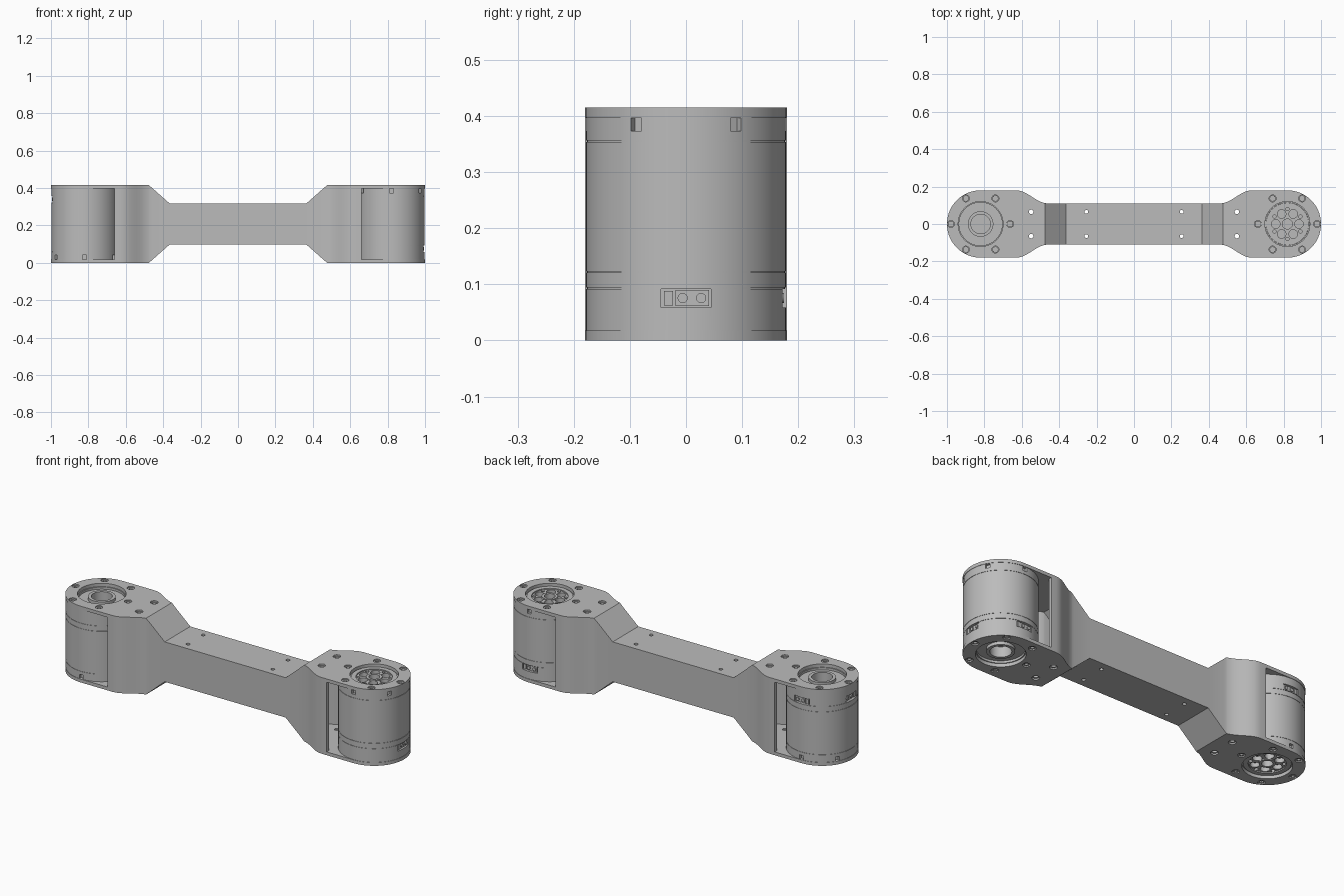
import bpy, bmesh
from math import sin, cos, pi, sqrt, radians
from mathutils import Matrix, Vector

if "Cube" in bpy.data.objects:
    bpy.data.objects.remove(bpy.data.objects["Cube"])

H, MID = 0.415, 0.2075       # overall height and its middle
CX, R = 0.82, 0.18           # joint axis and end radius
T = 0.018                    # plate and wall thickness
SIXTHS = [radians(60 * i) for i in range(6)]

grey = bpy.data.materials.new("light_grey")
grey.use_nodes = True
grey.diffuse_color = (0.5, 0.5, 0.5, 1)
grey.node_tree.nodes["Principled BSDF"].inputs["Base Color"].default_value = (0.5, 0.5, 0.5, 1)


def to_object(name, bm):
    bmesh.ops.remove_doubles(bm, verts=bm.verts, dist=1e-5)
    bmesh.ops.recalc_face_normals(bm, faces=bm.faces)
    mesh = bpy.data.meshes.new(name)
    bm.to_mesh(mesh)
    bm.free()
    mesh.materials.append(grey)
    ob = bpy.data.objects.new(name, mesh)
    bpy.context.collection.objects.link(ob)
    return ob


def activate(ob):
    bpy.ops.object.select_all(action='DESELECT')
    ob.select_set(True)
    bpy.context.view_layer.objects.active = ob


def cut(ob, bm):
    cutter = to_object("cutter", bm)
    cutter.hide_render = True
    activate(ob)
    mod = ob.modifiers.new("cut", 'BOOLEAN')
    mod.operation, mod.solver, mod.object = 'DIFFERENCE', 'EXACT', cutter
    bpy.ops.object.modifier_apply(modifier=mod.name)
    bpy.data.objects.remove(cutter)


def smooth(ob):
    activate(ob)
    bpy.ops.object.shade_smooth_by_angle(angle=radians(30))


def lathe(bm, profile, x=0, y=0, steps=24):
    verts = [bm.verts.new((x + r, y, z)) for r, z in profile]
    edges = [bm.edges.new(p) for p in zip(verts, verts[1:])]
    bmesh.ops.spin(bm, geom=verts + edges, cent=(x, y, 0), axis=(0, 0, 1),
                   angle=2 * pi, steps=steps, use_duplicate=False)
    bmesh.ops.remove_doubles(bm, verts=bm.verts, dist=1e-5)


def rod(bm, r, z0, z1, x=0, y=0, steps=24):
    lathe(bm, [(0, z0), (r, z0), (r, z1), (0, z1)], x, y, steps)


def box(bm, center, size, turn=0):
    m = Matrix.Rotation(turn, 4, 'Z') @ Matrix.Translation(center) @ Matrix.Diagonal((*size, 1))
    bmesh.ops.create_cube(bm, size=1, matrix=m)


# Arm outline: half width and half height along x
def half_width(x):
    x = abs(x)
    if x > CX:
        return sqrt(max(0, R * R - (x - CX) ** 2))
    f = min(1, max(0, (x - 0.46) / 0.17))
    return 0.11 + (R - 0.11) * (1 - cos(pi * f)) / 2


def half_height(x):
    f = min(1, max(0, (abs(x) - 0.364) / 0.112))
    return 0.1085 + (MID - 0.1085) * f


def loft(bm, stations, inset=0):
    rings = []
    for x in stations:
        w, h = half_width(x) - inset, half_height(x) - inset
        rings.append([bm.verts.new((x, sy * w, MID + sz * h))
                      for sy, sz in ((-1, -1), (1, -1), (1, 1), (-1, 1))])
    for a, b in zip(rings, rings[1:]):
        for i in range(4):
            j = (i + 1) % 4
            bm.faces.new((a[i], a[j], b[j], b[i]))
    if inset:
        bm.faces.new(rings[0])
        bm.faces.new(rings[-1])
    else:
        bmesh.ops.remove_doubles(bm, verts=bm.verts, dist=1e-5)
        bmesh.ops.dissolve_degenerate(bm, edges=bm.edges, dist=1e-6)


def mirrored(xs):
    return [-x for x in reversed(xs)] + xs


neck = [0.364, 0.476] + [0.46 + 0.017 * i for i in range(11)]
neck = sorted(neck)
tip = [CX + R * sin(pi / 2 * i / 20) for i in range(21)]

bm = bmesh.new()
loft(bm, mirrored(neck + tip))
arm = to_object("arm_shell", bm)

# Hollow inside, then the open motor bays
bm = bmesh.new()
loft(bm, mirrored(neck + [0.68]), T)
cut(arm, bm)
bm = bmesh.new()
for s in (-1, 1):
    box(bm, (s * 0.88, 0, MID), (0.44, 0.5, H - 2 * T))
cut(arm, bm)

# Bores, screw holes, counterbored neck holes and small bar holes
bm = bmesh.new()
for s in (-1, 1):
    rod(bm, 0.12, -0.1, 0.5, s * CX, 0, 64)
    for a in SIXTHS:
        rod(bm, 0.0185, -0.1, 0.5, s * CX + 0.158 * cos(a), 0.158 * sin(a))
    for y in (-0.065, 0.065):
        lathe(bm, [(0, -0.1), (0.019, -0.1), (0.019, 0.008), (0.012, 0.008),
                   (0.012, H - 0.008), (0.019, H - 0.008), (0.019, 0.5), (0, 0.5)], s * 0.55, y)
        rod(bm, 0.01, -0.1, 0.5, s * 0.255, y)
cut(arm, bm)
smooth(arm)


def groove(z, d=0.002):
    return [(0.178, z - d / 2), (0.178 - d, z - d / 2), (0.178 - d, z + d / 2), (0.178, z + d / 2)]


def place(ob, flipped):
    m = Matrix.Translation((CX, 0, 0))
    if flipped:
        m = Matrix.Translation((0, 0, H)) @ Matrix.Rotation(pi, 4, 'Y') @ m
    ob.data.transform(m)
    smooth(ob)


def build_motor(side, flipped):
    # Housing with ring boss below and hub recess above
    bm = bmesh.new()
    profile = [(0, 0.07), (0.052, 0.07), (0.052, 0.014), (0.068, 0.014), (0.068, 0.03),
               (0.115, 0.03), (0.115, T), (0.178, T)]
    for z in (0.093, 0.122, 0.355):
        profile += groove(z)
    profile += [(0.178, H - T), (0.115, H - T), (0.115, 0.37), (0, 0.37)]
    lathe(bm, profile, steps=80)
    body = to_object(side + "_motor_housing", bm)
    bm = bmesh.new()
    for a in SIXTHS:
        box(bm, (0.178, 0, 0.385), (0.03, 0.022, 0.023), a + pi / 6)
    for a in (0, pi / 2):
        box(bm, (0.178, 0, 0.0755), (0.03, 0.09, 0.033), a)
    cut(body, bm)
    place(body, flipped)

    # Output hub with a ring of openings
    bm = bmesh.new()
    lathe(bm, [(0, 0.372), (0.114, 0.372), (0.114, 0.402), (0.09, 0.402),
               (0.09, 0.396), (0.04, 0.396), (0.04, 0.402), (0, 0.402)], steps=64)
    hub = to_object(side + "_output_hub", bm)
    bm = bmesh.new()
    rod(bm, 0.027, 0.3, 0.5)
    for a in SIXTHS:
        rod(bm, 0.023, 0.3, 0.5, 0.062 * cos(a), 0.062 * sin(a))
        b = a + pi / 6
        rod(bm, 0.009, 0.385, 0.5, 0.08 * cos(b), 0.08 * sin(b), 16)
    cut(hub, bm)
    place(hub, flipped)

    # Plugs inside the two connector pockets
    bm = bmesh.new()
    for a in (0, pi / 2):
        box(bm, (0.166, -0.031, 0.0755), (0.012, 0.016, 0.026), a)
        box(bm, (0.165, 0.011, 0.0755), (0.008, 0.06, 0.028), a)
        for y in (-0.006, 0.027):
            m = Matrix.Rotation(a, 4, 'Z') @ Matrix.Translation((0.17, y, 0.0755)) @ Matrix.Rotation(pi / 2, 4, 'Y')
            bmesh.ops.create_cone(bm, cap_ends=True, segments=20, radius1=0.009,
                                  radius2=0.009, depth=0.01, matrix=m)
    place(to_object(side + "_motor_connectors", bm), flipped)

    # Socket head screws in both plates
    bm = bmesh.new()
    for a in SIXTHS:
        x, y = 0.158 * cos(a), 0.158 * sin(a)
        for f in (lambda z: z, lambda z: H - z):
            lathe(bm, [(0, f(T)), (0.0165, f(T)), (0.0165, f(0.005)), (0.009, f(0.005)),
                       (0.009, f(0.012)), (0, f(0.012))], x, y)
    place(to_object(side + "_joint_screws", bm), flipped)


build_motor("left", False)
build_motor("right", True)
